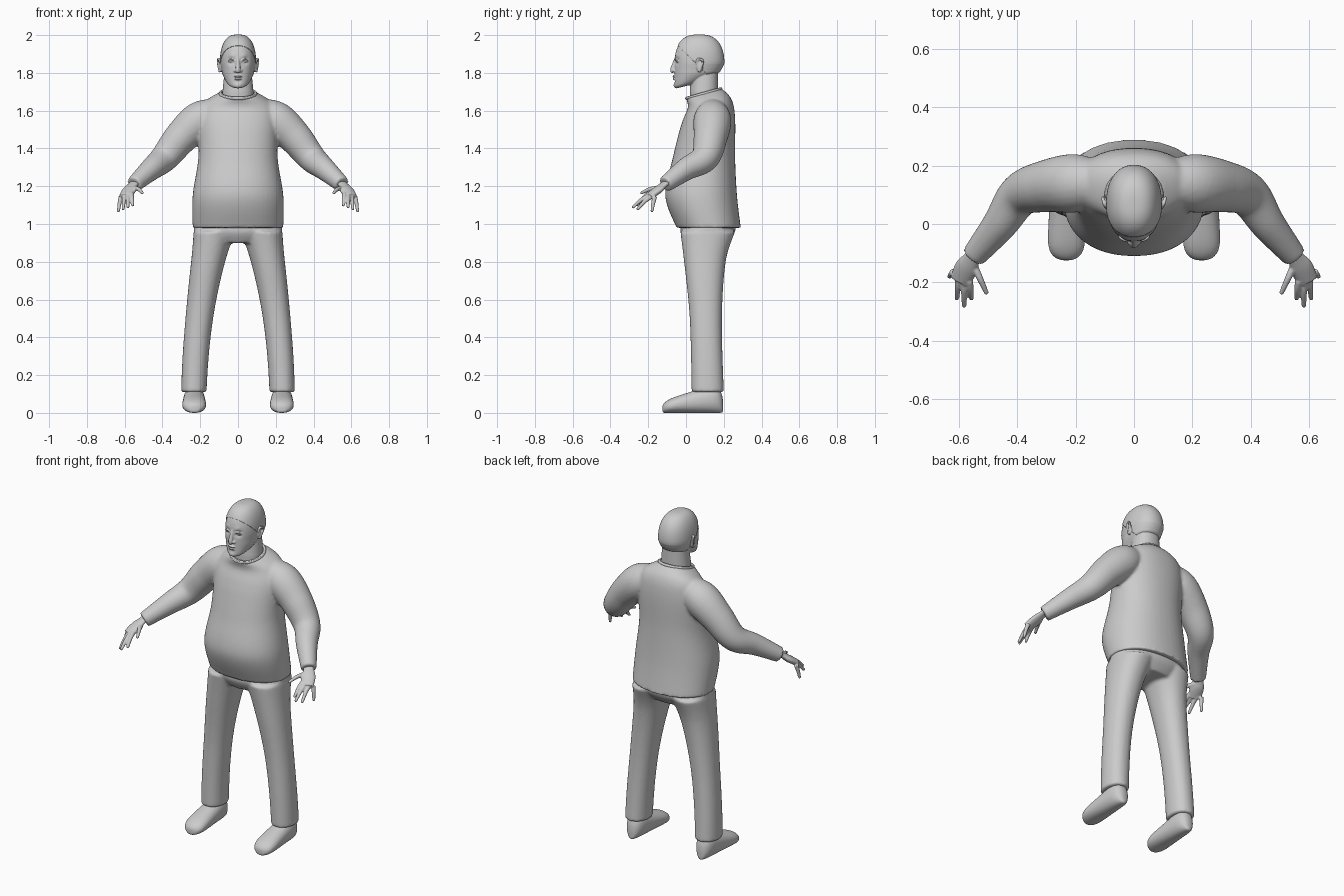
import bpy, bmesh, math
from mathutils import Vector, Matrix

if "Cube" in bpy.data.objects:
    bpy.data.objects.remove(bpy.data.objects["Cube"])

grey = bpy.data.materials.new("plain grey")
grey.use_nodes = True
grey.diffuse_color = (0.6, 0.6, 0.6, 1)
grey.node_tree.nodes["Principled BSDF"].inputs["Base Color"].default_value = grey.diffuse_color
SIDES = {"right": -1, "left": 1}


def spline(rows, steps=8):
    """Smooth in-between rows through the given rows."""
    smooth = []
    for i in range(len(rows) - 1):
        before, start, end, after = (rows[max(0, min(k, len(rows) - 1))] for k in range(i - 1, i + 3))
        for step in range(steps):
            t = step / steps
            smooth.append([q + t / 2 * (r - p + t * (2*p - 5*q + 4*r - s + t * (3*(q - r) + s - p)))
                           for p, q, r, s in zip(before, start, end, after)])
    return smooth + [list(rows[-1])]


def loft(bm, rings, power=2.2, count=48):
    """Closed skin over rings given as (centre, half axis, half axis)."""
    def rounded(value):
        return math.copysign(abs(value) ** (2 / power), value)

    loops = []
    for centre, across, along in rings:
        angles = [math.tau * k / count for k in range(count)]
        loops.append([bm.verts.new(centre + across * rounded(math.cos(angle)) + along * rounded(math.sin(angle)))
                      for angle in angles])
    for lower, upper in zip(loops, loops[1:]):
        for k in range(count):
            following = (k + 1) % count
            bm.faces.new((lower[k], lower[following], upper[following], upper[k]))
    bm.faces.new(loops[0][::-1])
    bm.faces.new(loops[-1])


def stack(bm, rows, middle=lambda z: 0, rise=lambda z: 0):
    """Level rings from rows of height, half width, front and back."""
    rings = []
    for z, width, front, back in rows:
        depth = (back - front) / 2
        rings.append((Vector((middle(z), front + depth, z)), Vector((width, 0, 0)),
                      Vector((0, depth, depth * rise(z)))))
    loft(bm, rings)


def limb(bm, side, rows, flatness=1.0):
    """Rings square to a path, from rows of x, y, z and radius, with a round tip."""
    rows = spline(rows)
    points = [Vector((side * x, y, z)) for x, y, z, radius in rows]
    rings = []
    for i, row in enumerate(rows):
        ahead = (points[min(i + 1, len(rows) - 1)] - points[max(i - 1, 0)]).normalized()
        across = ahead.cross(Vector((0, 0, 1))).normalized()
        rings.append((points[i], across * row[-1], across.cross(ahead) * row[-1] * flatness))
    loft(bm, rings, power=2, count=24)


def blob(bm, centre, radii):
    placed = Matrix.Translation(centre) @ Matrix.Diagonal((*radii, 1))
    bmesh.ops.create_icosphere(bm, subdivisions=3, radius=1, matrix=placed)


def press(bm, centre, size, depth):
    """Push the skin back around a point."""
    for vert in bm.verts:
        vert.co.y += depth * math.exp(-(vert.co - Vector(centre)).length_squared / size ** 2)


def finish(bm, name, voxel=None, relax=4):
    bmesh.ops.recalc_face_normals(bm, faces=bm.faces)
    mesh = bpy.data.meshes.new(name)
    bm.to_mesh(mesh)
    bm.free()
    mesh.materials.append(grey)
    mesh.shade_smooth()
    part = bpy.data.objects.new(name, mesh)
    bpy.context.collection.objects.link(part)
    if voxel:
        blend = part.modifiers.new("blend", 'REMESH')
        blend.mode, blend.voxel_size, blend.use_smooth_shade = 'VOXEL', voxel, True
        soften = part.modifiers.new("soften", 'SMOOTH')
        soften.factor, soften.iterations = 0.5, relax
    return part


# Sweater: torso and sleeves blended together
bm = bmesh.new()
stack(bm, spline([(.98, .24, -.05, .29), (1.15, .24, -.11, .27), (1.35, .21, -.07, .26),
                  (1.55, .21, -.02, .26), (1.64, .18, .01, .24), (1.69, .1, 0, .19)]),
      rise=lambda z: max(0, z - 1.5) * 1.4)
for side in SIDES.values():
    limb(bm, side, [(.1, .14, 1.6, .07), (.2, .14, 1.55, .1), (.3, .13, 1.46, .09),
                    (.39, .1, 1.35, .075), (.46, 0, 1.29, .06), (.55, -.11, 1.21, .043)])
finish(bm, "sweater", voxel=.009)

# Ribbed collar
bpy.ops.mesh.primitive_torus_add(major_segments=64, major_radius=.093, minor_radius=.009,
                                 location=(0, .094, 1.69), rotation=(.27, 0, 0))
collar = bpy.context.object
collar.name = "collar"
collar.data.materials.append(grey)
bpy.ops.object.shade_smooth_by_angle()

# Trousers: hips and splayed legs blended together
bm = bmesh.new()
stack(bm, spline([(.9, .15, 0, .22), (.96, .23, -.03, .26), (1.03, .22, -.02, .26)]))
for side in SIDES.values():
    stack(bm, spline([(.96, .11, -.03, .26), (.8, .09, -.01, .21), (.5, .073, .02, .19), (.11, .067, .03, .2)]),
          middle=lambda z: side * (.235 - .12 * z * z))
finish(bm, "trousers", voxel=.009)

for name, side in SIDES.items():
    # Shoe: upright slices from heel to toe, lower and wider towards the toe
    bm = bmesh.new()
    slices = []
    for i in range(1, 24):
        t = -math.cos(math.pi * i / 24)
        taper = math.sqrt(1 - t ** 6)
        half_height = (.03 + (.085 - .05 * t) * taper) / 2
        slices.append((Vector((side * .232, .036 - .162 * t, half_height)),
                       Vector(((.06 + .008 * t) * taper, 0, 0)), Vector((0, 0, half_height))))
    loft(bm, slices)
    finish(bm, name + "_shoe", voxel=.006)

    # Hand: flat palm, a fan of four fingers and a thumb
    bm = bmesh.new()
    limb(bm, side, [(.53, -.08, 1.235, .03), (.556, -.118, 1.208, .03),
                    (.575, -.15, 1.18, .04), (.597, -.195, 1.147, .036)], flatness=.5)
    fingers = [(Vector((.565 + .018 * k, -.195 + .01 * k, 1.16 - .005 * k)),
                Vector((.558 + .025 * k, -.28 + .025 * (k - 1) ** 2, 1.1 - .01 * k))) for k in range(4)]
    fingers.append((Vector((.55, -.14, 1.19)), Vector((.507, -.235, 1.165))))
    for root, tip in fingers:
        knuckle = (root + tip) / 2 + Vector((0, 0, .008))
        limb(bm, side, [(*root, .013), (*knuckle, .011), (*tip, .008)])
        blob(bm, (side * tip.x, tip.y, tip.z), [.008] * 3)
    finish(bm, name + "_hand", voxel=.004, relax=3)

# Skull: jaw rows below a rounded dome
skull = spline([(1.728, .03, -.05, .03), (1.745, .056, -.06, .08), (1.79, .081, -.06, .16),
                (1.82, .088, -.06, .185), (1.85, .093, -.06, .2)])
for i in range(1, 24):
    angle = math.pi / 2 * i / 24
    spread = math.cos(angle) ** .7
    skull.append((1.86 + .14 * math.sin(angle), .093 * spread, .07 - .13 * spread, .07 + .13 * spread))


def jaw_slope(z):
    return max(0, 1.81 - z) * 3


bm = bmesh.new()
stack(bm, skull, rise=jaw_slope)
press(bm, (0, -.055, 1.752), size=.012, depth=.006)
press(bm, (0, -.055, 1.733), size=.018, depth=-.007)
for side in SIDES.values():
    press(bm, (side * .036, -.05, 1.863), size=.018, depth=.014)
    press(bm, (side * .035, -.055, 1.888), size=.014, depth=-.005)

# Neck, nose, lips, eyes, brows and ears
stack(bm, [(1.64, .084, .02, .17), (1.7, .082, .02, .17), (1.82, .07, .03, .17)])
limb(bm, 1, [(0, -.05, 1.885, .008), (0, -.062, 1.85, .01), (0, -.071, 1.815, .013), (0, -.065, 1.804, .01)])
blob(bm, (0, -.06, 1.782), (.023, .012, .006))
blob(bm, (0, -.059, 1.768), (.02, .012, .006))
for side in SIDES.values():
    blob(bm, (side * .015, -.06, 1.811), (.009, .011, .008))
    blob(bm, (side * .036, -.037, 1.862), (.017, .016, .009))
    limb(bm, side, [(.018, -.055, 1.864, .003), (.036, -.056, 1.872, .004), (.055, -.042, 1.863, .003)])
    blob(bm, (side * .092, .072, 1.838), (.01, .018, .034))
    limb(bm, side, [(.094, .056, 1.85, .006), (.102, .068, 1.874, .006),
                    (.107, .09, 1.86, .006), (.096, .068, 1.805, .007)])
finish(bm, "head", voxel=.0035, relax=3)

# Close-cropped hair cut off along a sloping hairline
bm = bmesh.new()
stack(bm, skull, rise=jaw_slope)
bm.normal_update()
for vert in bm.verts:
    vert.co += vert.normal * .003
bmesh.ops.bisect_plane(bm, geom=bm.verts[:] + bm.edges[:] + bm.faces[:], plane_co=(0, -.045, 1.945),
                       plane_no=(0, 1, 1), clear_inner=True)
hair = finish(bm, "cropped_hair")
hair.modifiers.new("thickness", 'SOLIDIFY').thickness = .006
